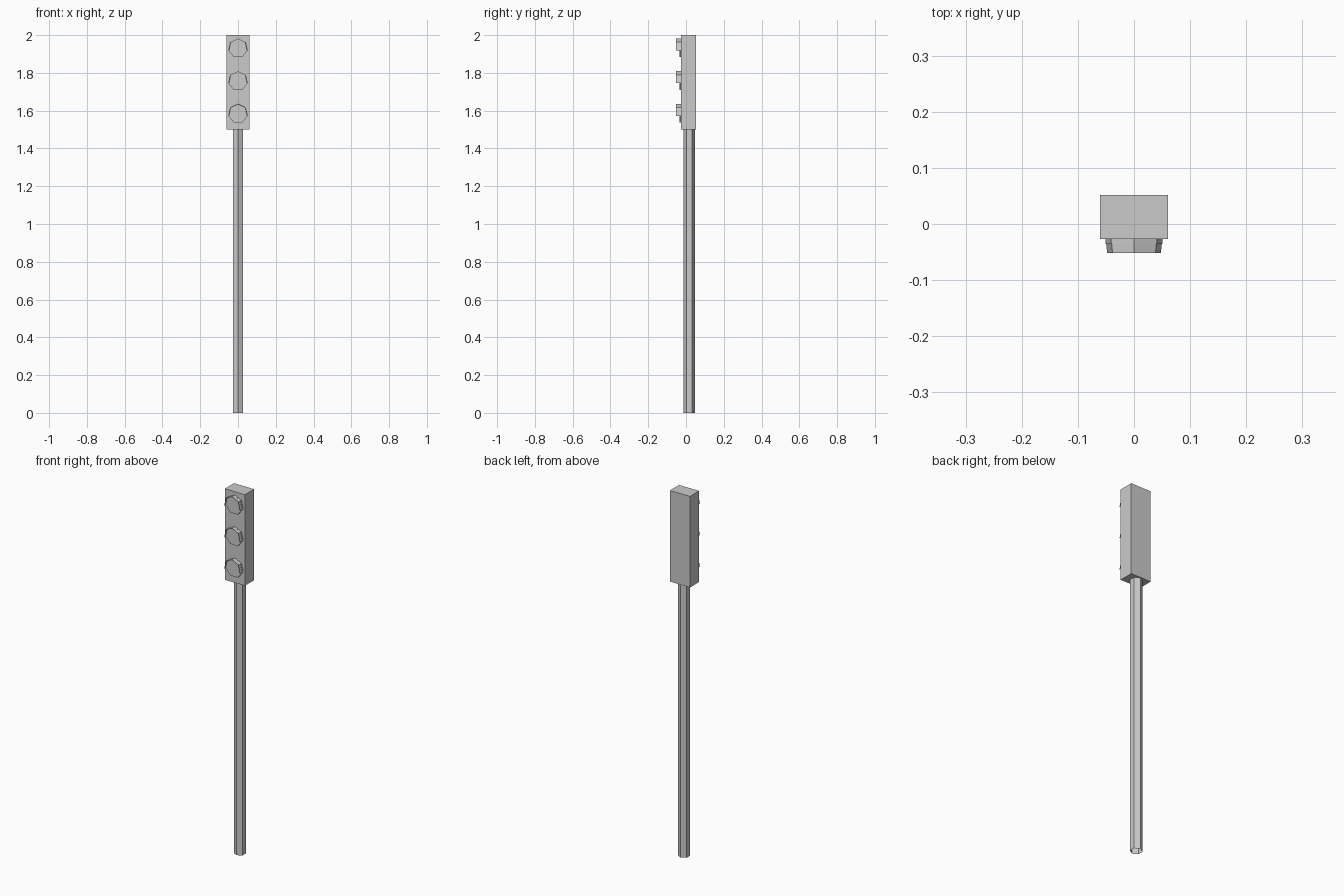
import bpy, math

if "Cube" in bpy.data.objects:
    bpy.data.objects.remove(bpy.data.objects["Cube"])

FRONT, BACK, TIP = -0.027, 0.052, -0.052
LENS_Y, R = -0.035, 0.052


def make(name, verts, faces):
    mesh = bpy.data.meshes.new(name)
    mesh.from_pydata(verts, [], faces)
    mesh.update()
    obj = bpy.data.objects.new(name, mesh)
    bpy.context.collection.objects.link(obj)
    return obj


# Signal housing
bpy.ops.mesh.primitive_cube_add(size=1, location=(0, (FRONT + BACK) / 2, 1.75))
housing = bpy.context.object
housing.name = "signal_housing"
housing.scale = (0.122, BACK - FRONT, 0.5)

# Hollow six-sided pole, open at the bottom
bpy.ops.mesh.primitive_cylinder_add(vertices=6, radius=0.031, depth=1.5,
                                    end_fill_type='NOTHING', location=(0, 0.017, 0.75))
bpy.context.object.name = "pole"

# Seven-sided lamps, each with a hood over the upper four sides
for label, zc in (("top", 1.93), ("middle", 1.757), ("bottom", 1.584)):
    def corner(i, y, sx=1.0):
        a = math.pi / 2 + i * math.tau / 7
        return (R * sx * math.cos(a), y, zc + R * math.sin(a))

    verts = [corner(i, y) for y in (FRONT, LENS_Y) for i in range(7)]
    sides = [(i, i + 7, (i + 1) % 7 + 7, (i + 1) % 7) for i in range(7)]
    make(label + "_lens", verts, sides + [tuple(range(13, 6, -1))])

    # Hood tapers slightly in width towards its front edge
    verts = [corner(i, LENS_Y, 0.98) for i in range(-2, 3)]
    verts += [corner(i, TIP, 0.94) for i in range(-2, 3)]
    make(label + "_hood", verts, [(i, i + 5, i + 6, i + 1) for i in range(4)])
